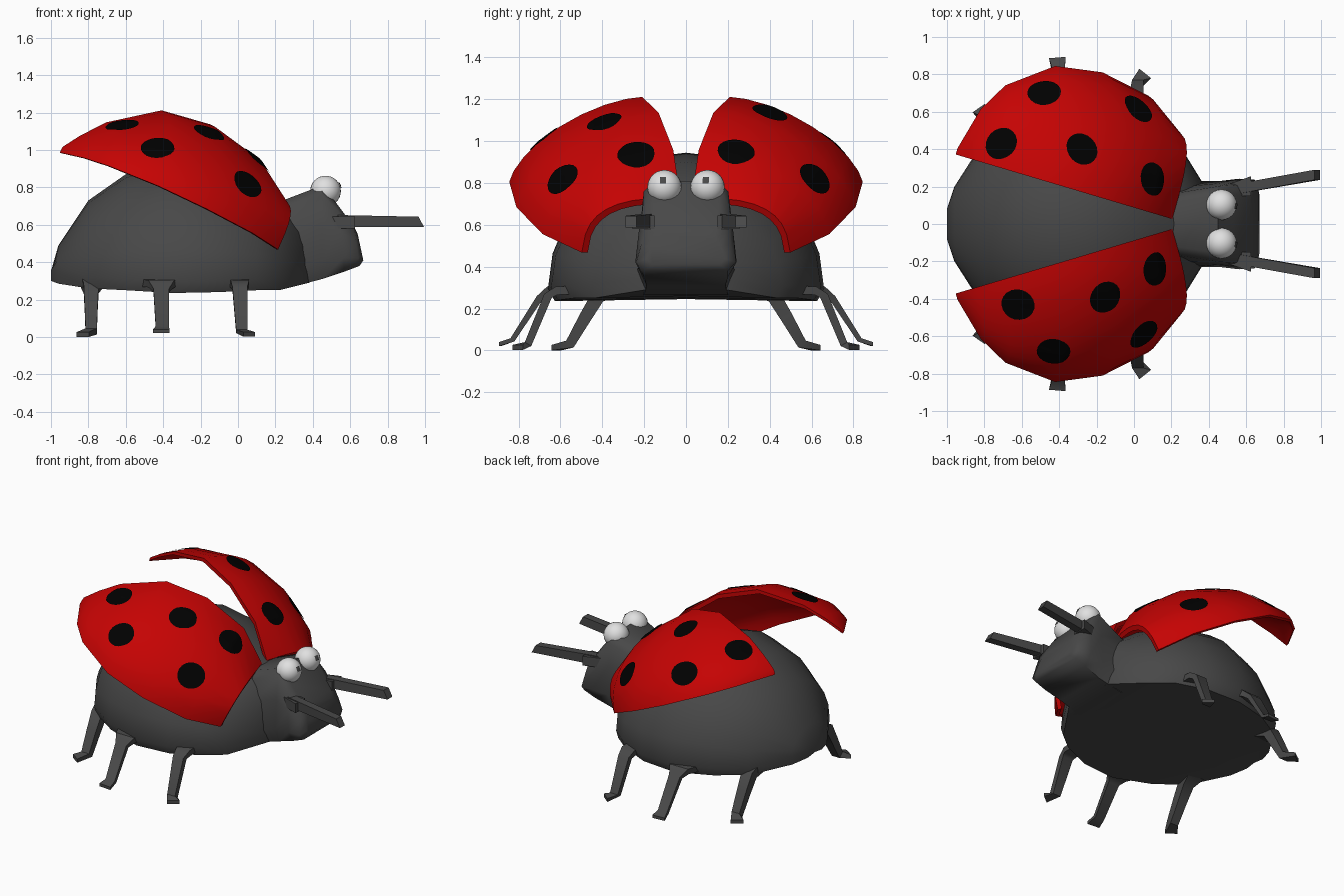
import bpy, bmesh, math
from mathutils import Vector
from mathutils.bvhtree import BVHTree

if "Cube" in bpy.data.objects:
    bpy.data.objects.remove(bpy.data.objects["Cube"])


def material(name, rgb):
    m = bpy.data.materials.new(name)
    m.diffuse_color = (*rgb, 1)
    m.use_nodes = True
    m.node_tree.nodes["Principled BSDF"].inputs["Base Color"].default_value = m.diffuse_color
    return m


GREY = material("dark grey", (0.065, 0.065, 0.065))
RED = material("red", (0.56, 0.001, 0.001))
BLACK = material("black", (0.0002, 0.0002, 0.0002))
WHITE = material("white", (0.75, 0.75, 0.75))


def finish(name, bm, mat, angle=45):
    me = bpy.data.meshes.new(name)
    bm.to_mesh(me)
    ob = bpy.data.objects.new(name, me)
    bpy.context.collection.objects.link(ob)
    me.materials.append(mat)
    bpy.ops.object.select_all(action='DESELECT')
    ob.select_set(True)
    bpy.context.view_layer.objects.active = ob
    bpy.ops.object.shade_smooth_by_angle(angle=math.radians(angle))
    return ob


def loft(rings):
    """Closed skin through rings with equal point counts, ends capped."""
    bm = bmesh.new()
    vs = [[bm.verts.new(p) for p in r] for r in rings]
    n = len(vs[0])
    for a, b in zip(vs, vs[1:]):
        for i in range(n):
            j = (i + 1) % n
            bm.faces.new((a[i], a[j], b[j], b[i]))
    bm.faces.new(vs[0])
    bm.faces.new(vs[-1])
    bmesh.ops.recalc_face_normals(bm, faces=bm.faces)
    return bm


def patch(name, tree, p, n, rx, ry, mat, sides=20, rings=4, turn=0.0):
    """Thin painted patch that follows the surface in tree."""
    t1 = (Vector((0, 0, 1)).cross(n)).normalized()
    t2 = n.cross(t1)
    bm = bmesh.new()

    def vert(d):
        hit = tree.ray_cast(p + n * 0.1 + d, -n)[0]
        return bm.verts.new((hit or p + d) + n * 0.006)
    mid = vert(Vector())
    prev = None
    for k in range(1, rings + 1):
        f = k / rings
        ring = [vert((t1 * rx * math.cos(a) + t2 * ry * math.sin(a)) * f)
                for a in (turn + math.tau * i / sides for i in range(sides))]
        for i in range(sides):
            j = (i + 1) % sides
            if prev:
                bm.faces.new((prev[i], ring[i], ring[j], prev[j]))
            else:
                bm.faces.new((mid, ring[i], ring[j]))
        prev = ring
    finish(name, bm, mat)
    bm.free()


# Body: domed sections along x as (x, half width, top, bottom)
body = [(-1, .08, .35, .30), (-.96, .2, .49, .285), (-.8, .45, .73, .26),
        (-.6, .58, .87, .25), (-.35, .66, .945, .235), (-.1, .645, .9, .24),
        (.1, .56, .81, .25), (.22, .46, .72, .25), (.38, .2, .62, .29)]
rings = []
for x, w, top, bot in body:
    zm = bot + 0.06
    r = [(x, w * math.cos(t), zm + (top - zm) * math.sin(t))
         for t in (math.pi * i / 12 for i in range(13))]
    rings.append(r + [(x, -w * .95, bot), (x, 0, bot + .01), (x, w * .95, bot)])
finish("body", loft(rings), GREY, 60)

# Head: slanted sections (top x, bottom x, top z, bottom z, top w, bottom w)
head = [(.1, .15, .7, .27, .16, .28), (.24, .28, .73, .265, .165, .25),
        (.45, .45, .81, .31, .205, .235), (.53, .57, .71, .35, .21, .25),
        (.62, .65, .59, .38, .19, .25), (.64, .67, .55, .41, .14, .2)]
rings = []
for xt, xb, zt, zb, wt, wb in head:
    prof = [(.75, 1), (.97, .9), (1, .6), (1, .2), (.8, 0)]
    half = []
    for k, f in prof:
        w = (wb + (wt - wb) * f) * k
        half.append((xb + (xt - xb) * f, w, zb + (zt - zb) * f))
    rings.append(half + [(x, -y, z) for x, y, z in reversed(half)])
finish("head", loft(rings), GREY, 60)

# Wing case stations along its own axis: (along, width, height, squareness)
wing = [(.145, .455, .29, 3), (.35, .595, .445, 1.8), (.65, .645, .5, 1.65),
        (.93, .605, .45, 1.6), (1.18, .43, .26, 1.65), (1.28, .27, .135, 1.8),
        (1.345, .035, .035, 2)]
PITCH, YAW, THICK = math.radians(25.5), math.radians(16.6), 0.03


def wing_point(a, v, w, side):
    """Place a wing point: pitched up at the hinge, then swung outwards."""
    u = a * math.cos(PITCH) - w * math.sin(PITCH)
    z = .405 + a * math.sin(PITCH) + w * math.cos(PITCH)
    return (.21 - math.cos(YAW) * u + math.sin(YAW) * v,
            side * (.025 + math.sin(YAW) * u + math.cos(YAW) * v), z)


# Spot positions seen from above: (x, distance from the middle)
spots = {-1: [(-.62, .43), (-.155, .39), (-.43, .68), (.115, .24), (.05, .59)],
         1: [(-.71, .43), (-.28, .40), (-.48, .70), (.1, .24), (.02, .615)]}

# Legs: (x, y, z, half width, half thickness) from hip to toe, +y side
legs = {
    "front": [(0, .5, .29, .06, .02), (.01, .62, .285, .05, .02),
              (.01, .66, .26, .04, .02), (.02, .755, .03, .03, .018),
              (.06, .805, .014, .04, .012)],
    "middle": [(-.41, .53, .29, .13, .02), (-.41, .66, .285, .07, .02),
               (-.41, .7, .25, .042, .016), (-.405, .83, .05, .035, .012),
               (-.41, .89, .03, .045, .01)],
    "rear": [(-.78, .33, .3, .06, .04), (-.785, .42, .26, .04, .035),
             (-.785, .48, .16, .035, .03), (-.785, .555, .03, .03, .024),
             (-.83, .62, .013, .04, .013)]}

for side, label in ((-1, "right"), (1, "left")):
    # Wing case shell
    rings = []
    for a, v, w, n in wing:
        ts = [math.pi / 2 * i / 8 for i in range(9)]
        cs = [(math.cos(t) ** (2 / n) if i < 8 else 0, math.sin(t) ** (2 / n))
              for i, t in enumerate(ts)]
        outer = [(v * c, w * s) for c, s in cs]
        inner = [((v - THICK) * c, (w - THICK) * s) for c, s in cs]
        rings.append([wing_point(a, p, q, side)
                      for p, q in outer + inner[::-1]])
    shell = loft(rings)
    tree = BVHTree.FromBMesh(shell)
    finish(label + "_wing_case", shell, RED, 38)

    # Spots
    for i, (x, y) in enumerate(spots[side]):
        p, n, _, _ = tree.ray_cast(Vector((x, y * side, 3)), Vector((0, 0, -1)))
        if p:
            patch(f"{label}_spot_{i + 1}", tree, p, n, .09, .085, BLACK)

    # Eye and small square pupil
    eye = bmesh.new()
    bmesh.ops.create_uvsphere(eye, u_segments=24, v_segments=16, radius=.082)
    c = Vector((.468, .103 * side, .78))
    bmesh.ops.translate(eye, verts=eye.verts, vec=c)
    tree = BVHTree.FromBMesh(eye)
    finish(label + "_eye", eye, WHITE, 60)
    d = Vector((.9, -.1 if side > 0 else -.08, .38)).normalized()
    patch(label + "_pupil", tree, c + d * .082, d, .021, .024, GREY,
          sides=4, rings=2, turn=math.pi / 4)

    # Antenna: straight bar with a slightly bevelled tip
    rings = []
    for x, y, z, w, h in ((.48, .175, .62, .027, .033),
                          (.98, .263, .615, .027, .028)):
        tip = .015 if x > .9 else 0
        rings.append([(x + tip * (1 if k < 0 else -1), side * (y + j * w), z + k * h)
                      for j, k in ((-1, -1), (1, -1), (1, 1), (-1, 1))])
    finish(label + "_antenna", loft(rings), GREY, 30)

    # Antenna socket on the side of the head
    rings = [[(x, side * y, z) for y, z in ((.15, .58), (w, .58), (w, .645), (.15, .645))]
             for x, w in ((.47, .2), (.625, .255))]
    finish(label + "_antenna_socket", loft(rings), GREY, 30)

    # Legs: flat bars bent at hip and ankle
    for name, path in legs.items():
        pts = [Vector(p[:3]) for p in path]
        rings = []
        for i, (x, y, z, w, h) in enumerate(path):
            d = (pts[min(i + 1, len(pts) - 1)] - pts[max(i - 1, 0)]).normalized()
            across = d.cross(Vector((0, 0, 1))).normalized()
            if i < len(path) - 1:
                across = Vector((1, 0, 0))
            up = Vector((0, 0, 1)) if i == len(path) - 1 else across.cross(d).normalized()
            ring = [pts[i] + across * w * j + up * h * k
                    for j, k in ((-1, -1), (1, -1), (1, 1), (-1, 1))]
            rings.append([(q.x, q.y * side, max(q.z, 0)) for q in ring])
        finish(f"{label}_{name}_leg", loft(rings), GREY, 40)
